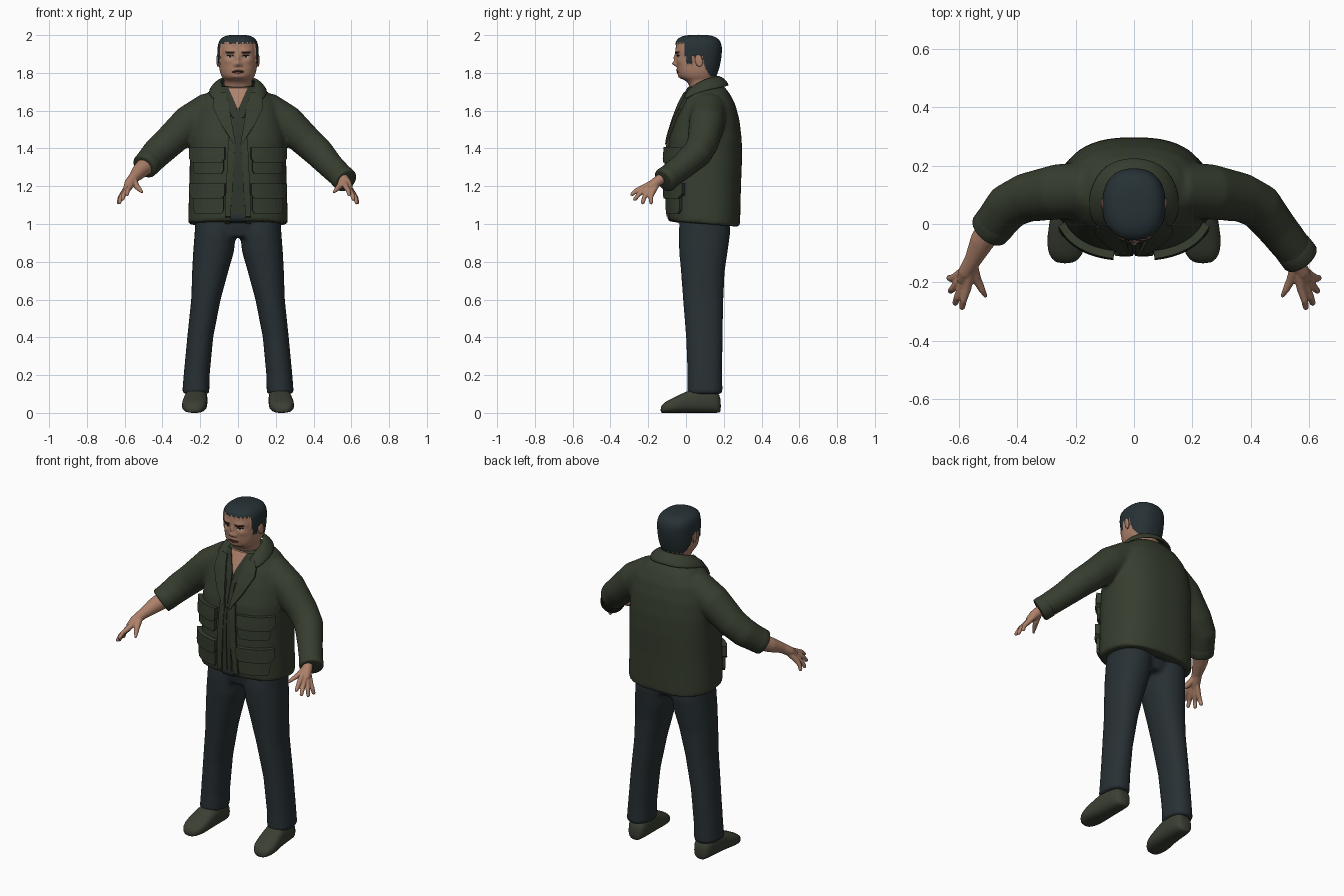
import bpy, bmesh, math
from mathutils import Vector
from mathutils.bvhtree import BVHTree

if "Cube" in bpy.data.objects:
    bpy.data.objects.remove(bpy.data.objects["Cube"])


def material(name, rgb):
    m = bpy.data.materials.new(name)
    m.use_nodes = True
    m.diffuse_color = (*rgb, 1)
    bsdf = m.node_tree.nodes["Principled BSDF"]
    bsdf.inputs["Base Color"].default_value = (*rgb, 1)
    bsdf.inputs["Roughness"].default_value = 0.8
    return m


olive = material("olive cloth", (0.037, 0.047, 0.028))
shirt_green = material("shirt green", (0.03, 0.038, 0.024))
navy = material("dark trouser cloth", (0.021, 0.03, 0.034))
skin = material("skin", (0.42, 0.22, 0.145))
lip = material("lip", (0.3, 0.135, 0.095))
black_hair = material("black hair", (0.02, 0.031, 0.036))
leather = material("shoe leather", (0.043, 0.05, 0.033))
eye_white = material("eye white", (0.45, 0.42, 0.38))
dark = material("dark brown", (0.02, 0.015, 0.012))


def loft(bm, rings, n=24):
    """Bridge superelliptic rings given as (centre, half axis a, half axis b, power)."""
    loops = []
    for c, a, b, p in rings:
        loop = []
        for i in range(n):
            t = math.tau * i / n
            u, v = (math.copysign(abs(f) ** (2 / p), f) for f in (math.cos(t), math.sin(t)))
            loop.append(bm.verts.new(Vector(c) + Vector(a) * u + Vector(b) * v))
        loops.append(loop)
    for lo, hi in zip(loops, loops[1:]):
        for i in range(n):
            j = (i + 1) % n
            bm.faces.new((lo[i], lo[j], hi[j], hi[i]))
    bm.faces.new(loops[0][::-1])
    bm.faces.new(loops[-1])


def tube(bm, path, side=1, n=16):
    """Round tube through (x, y, z, radius) points; side=-1 mirrors it."""
    pts = [Vector((x * side, y, z)) for x, y, z, r in path]
    rings = []
    for i, p in enumerate(pts):
        d = (pts[min(i + 1, len(pts) - 1)] - pts[max(i - 1, 0)]).normalized()
        a = d.orthogonal().normalized() if i == 0 else (a - d * a.dot(d)).normalized()
        r = path[i][3]
        rings.append((p, a * r, d.cross(a) * r, 2))
    loft(bm, rings, n)


def upright(rows, p, tilt=0):
    """Horizontal rings from (z, front y, back y, half width)."""
    return [((0, (f + b) / 2, z), (w, 0, 0), (0, (b - f) / 2, -tilt if i == 0 else 0), p)
            for i, (z, f, b, w) in enumerate(rows)]


def finish(bm, name, mat, voxel=0, smooth=0, subsurf=0):
    bmesh.ops.recalc_face_normals(bm, faces=bm.faces[:])
    me = bpy.data.meshes.new(name)
    bm.to_mesh(me)
    bm.free()
    ob = bpy.data.objects.new(name, me)
    bpy.context.collection.objects.link(ob)
    me.materials.append(mat)
    for poly in me.polygons:
        poly.use_smooth = True
    if subsurf:
        ob.modifiers.new("round", 'SUBSURF').levels = subsurf
        ob.modifiers["round"].render_levels = subsurf
    if voxel:
        m = ob.modifiers.new("blend", 'REMESH')
        m.mode, m.voxel_size, m.use_smooth_shade = 'VOXEL', voxel, True
    if smooth:
        m = ob.modifiers.new("soften", 'SMOOTH')
        m.factor, m.iterations = 0.5, smooth
    return ob


def bake(ob):
    """Replace the mesh by its modified result and return a tree for projecting."""
    dg = bpy.context.evaluated_depsgraph_get()
    me = bpy.data.meshes.new_from_object(ob.evaluated_get(dg))
    ob.modifiers.clear()
    ob.data = me
    return me


def tree_of(me):
    return BVHTree.FromPolygons([v.co for v in me.vertices], [p.vertices for p in me.polygons])


def patch(name, rows, mat, tree, lift, sides=(1, -1), cols=8, steps=6):
    """Cloth plate from (z, x0, x1) rows going up, laid on the front of a body."""
    for s in sides:
        bm = bmesh.new()
        grid = []
        for k in range((len(rows) - 1) * steps + 1):
            i = min(k // steps, len(rows) - 2)
            z, x0, x1 = Vector(rows[i]).lerp(Vector(rows[i + 1]), k / steps - i)
            line = []
            for c in range(cols + 1):
                x = s * (x0 + (x1 - x0) * c / cols)
                co, no, _, _ = tree.ray_cast(Vector((x, -1, z)), Vector((0, 1, 0)))
                if co is None:
                    co, no, _, _ = tree.find_nearest(Vector((x, 0, z)))
                line.append(bm.verts.new(co + no * lift))
            grid.append(line)
        for lo, hi in zip(grid, grid[1:]):
            for c in range(cols):
                q = [lo[c], lo[c + 1], hi[c + 1], hi[c]]
                bm.faces.new(q if s > 0 else q[::-1])
        me = bpy.data.meshes.new(name)
        bm.to_mesh(me)
        bm.free()
        me.materials.append(mat)
        ob = bpy.data.objects.new(name, me)
        bpy.context.collection.objects.link(ob)
        m = ob.modifiers.new("thickness", 'SOLIDIFY')
        m.thickness, m.offset = lift + 0.003, -1


# Jacket body with both sleeves, the right one pushed up
bm = bmesh.new()
loft(bm, upright([(1.0, -.09, .285, .264), (1.03, -.092, .287, .264), (1.2, -.1, .291, .258),
                  (1.35, -.1, .297, .255), (1.45, -.09, .295, .253), (1.55, -.06, .283, .238),
                  (1.63, -.03, .262, .215), (1.69, 0, .232, .17), (1.73, .02, .2, .11)], 2.5, .015), 48)
arm = [(.14, .12, 1.61, .095), (.26, .11, 1.535, .095), (.37, .09, 1.43, .084),
       (.43, .06, 1.375, .08), (.49, -.015, 1.308, .07)]
tube(bm, arm + [(.565, -.11, 1.235, .064)], 1, 24)
tube(bm, arm, -1, 24)
jacket = finish(bm, "jacket", olive, voxel=.011, smooth=6)
cloth = tree_of(bake(jacket))

# Cuffs
for s, a, b in ((1, (.54, -.078, 1.258, .066), (.572, -.119, 1.228, .067)),
                (-1, (.465, .015, 1.335, .073), (.497, -.024, 1.302, .07))):
    bm = bmesh.new()
    tube(bm, [a, b], s, 24)
    ob = finish(bm, "cuff", olive)
    m = ob.modifiers.new("edge", 'BEVEL')
    m.width, m.segments = .008, 2

# Turned-down collar: inner top edge and outer lower edge, mirrored
half = [((0, .165, 1.78), (0, .232, 1.735)), ((.06, .15, 1.778), (.1, .21, 1.725)),
        ((.092, .1, 1.765), (.155, .12, 1.71)), ((.085, .045, 1.735), (.155, .035, 1.685)),
        ((.06, .003, 1.69), (.128, -.014, 1.65))]
bm = bmesh.new()
flip = lambda v: (-v[0], v[1], v[2])
edges = [(flip(a), flip(b)) for a, b in half[:0:-1]] + half
rows = []
for a, b in edges:
    mid = (Vector(a) + Vector(b)) / 2 + Vector((0, 0, .014))
    rows.append([bm.verts.new(v) for v in (a, mid, b)])
for p, q in zip(rows, rows[1:]):
    for i in (0, 1):
        bm.faces.new((p[i], p[i + 1], q[i + 1], q[i]))
collar = finish(bm, "collar", olive)
m = collar.modifiers.new("thickness", 'SOLIDIFY')
m.thickness, m.offset = .018, 0
collar.modifiers.new("round", 'SUBSURF').levels = 2

# Jacket front: shirt, throat, lapels, plackets and pockets
patch("throat", [(1.605, -.002, .002), (1.66, -.03, .03), (1.73, -.06, .06)], skin, cloth, .005, (1,))
patch("shirt_front", [(1.05, -.035, .035), (1.4, -.03, .03), (1.6, -.03, .03)], shirt_green, cloth, .004, (1,))
patch("shirt_collar", [(1.56, .002, .03), (1.62, .008, .055), (1.72, .052, .085)], shirt_green, cloth, .011)
patch("placket", [(1.01, .042, .07), (1.2, .028, .062), (1.45, .016, .05)], olive, cloth, .012)
patch("inner_placket", [(1.05, .003, .026), (1.56, .003, .022)], shirt_green, cloth, .009)
patch("lapel", [(1.42, .012, .022), (1.52, .03, .085), (1.61, .045, .128), (1.65, .055, .125),
                (1.69, .062, .1)], olive, cloth, .018)
patch("trouser_gap", [(.99, -.045, .045), (1.05, -.035, .035)], navy, cloth, .006, (1,))
for low, high in ((1.265, 1.36), (1.055, 1.17)):
    patch("pocket", [(low, .085, .215), (low + .02, .075, .225), (high, .075, .225)], olive, cloth, .017)
    patch("pocket_flap", [(high - .035, .085, .22), (high - .015, .068, .235), (high + .045, .068, .235)],
          olive, cloth, .027)

# Trousers: hips and two legs blended together
bm = bmesh.new()
loft(bm, upright([(.93, -.02, .2, .16), (1, -.035, .225, .215), (1.05, -.04, .23, .22)], 2.3))
leg = [(1.05, .115, .1, .11, .13), (.95, .12, .097, .11, .137), (.85, .13, .092, .108, .128),
       (.75, .147, .089, .096, .116), (.6, .17, .091, .078, .107), (.4, .2, .097, .069, .097),
       (.2, .219, .1, .069, .092), (.1, .224, .1, .072, .094)]
for s in (1, -1):
    loft(bm, [((s * x, y, z), (rx, 0, 0), (0, ry, 0), 2.2) for z, x, y, rx, ry in leg])
finish(bm, "trousers", navy, voxel=.011, smooth=5)

# Shoes: cross-sections from heel to toe (y, x, half width, height)
for s in (1, -1):
    bm = bmesh.new()
    loft(bm, [((s * x, y, h / 2), (w, 0, 0), (0, 0, h / 2), 2.6) for y, x, w, h in (
        (.185, .218, .03, .07), (.17, .218, .052, .12), (.1, .22, .06, .14), (.02, .224, .062, .125),
        (-.04, .23, .068, .092), (-.09, .233, .064, .07), (-.12, .235, .048, .052), (-.135, .236, .025, .03))])
    finish(bm, "shoe", leather, subsurf=1)

# Forearms and hands: one tube per finger, blended at the palm
fingers = [((.572, -.222, 1.195), (.59, -.293, 1.152)), ((.589, -.215, 1.18), (.614, -.277, 1.125)),
           ((.602, -.2, 1.168), (.631, -.233, 1.106)), ((.608, -.18, 1.163), (.636, -.185, 1.106))]
for s in (1, -1):
    bm = bmesh.new()
    tube(bm, [(.48, .0, 1.315, .05), (.52, -.06, 1.28, .042), (.552, -.125, 1.245, .029),
              (.575, -.165, 1.215, .027), (.59, -.195, 1.19, .018)], s)
    for k, t in fingers:
        k, t = Vector(k), Vector(t)
        mid = k.lerp(t, .5) + Vector((.003, -.004, .005))
        tube(bm, [(.557, -.14, 1.238, .018), (*k, .0155), (*mid, .0125), (*k.lerp(t, .9), .0105), (*t, .005)], s, 10)
    tube(bm, [(.553, -.14, 1.235, .019), (.538, -.19, 1.2, .0165), (.52, -.225, 1.182, .012),
              (.506, -.25, 1.166, .006)], s, 10)
    finish(bm, "hand", skin, voxel=.004, smooth=3)

# Head and neck
bm = bmesh.new()
loft(bm, upright([(1.66, .03, .16, .075), (1.745, .02, .15, .072), (1.765, -.015, .152, .076),
                  (1.775, -.035, .155, .084), (1.8, -.043, .162, .095), (1.83, -.048, .172, .1),
                  (1.87, -.052, .18, .102), (1.91, -.056, .185, .103), (1.945, -.055, .185, .103),
                  (1.975, -.045, .172, .092), (1.992, -.015, .14, .065), (1.996, .03, .1, .03)], 2.4), 40)
head = finish(bm, "head", skin, subsurf=2)
me = bake(head)
me.materials.append(black_hair)


def is_hair(c):
    z = c.z + .004 * math.sin(c.y * 260 + c.x * 190)
    if z > 1.953:
        return True
    if z > 1.885:
        return c.y > -.005
    return (z > 1.85 and .004 < c.y < .035) or (z > 1.785 and c.y > .09 + max(0, 1.85 - z) * .6)


# Face relief as soft bumps: x, z, width, height, depth
bumps = [(0, 1.848, .014, .011, .025), (0, 1.877, .010, .02, .014), (.017, 1.843, .008, .007, .010),
         (.042, 1.913, .026, .009, .007), (.042, 1.889, .02, .011, -.009), (0, 1.814, .025, .005, .008),
         (0, 1.799, .022, .005, .007), (0, 1.779, .03, .011, .007), (.058, 1.864, .02, .014, .005)]
centre = Vector((0, .065, 1.89))
tagged = [is_hair(p.center) for p in me.polygons]
for p, h in zip(me.polygons, tagged):
    p.material_index = int(h)
for v in me.vertices:
    if is_hair(v.co):
        v.co += (v.co - centre).normalized() * .006
    elif v.co.y < .03 and v.co.z > 1.76:
        v.co.y -= sum(d * math.exp(-((abs(v.co.x) - x) / w) ** 2 - ((v.co.z - z) / h) ** 2)
                      for x, z, w, h, d in bumps)
face = tree_of(me)

# Painted face details
patch("eyebrow", [(1.904, .02, .062), (1.912, .018, .068)], dark, face, .002)
patch("eye", [(1.881, .034, .05), (1.886, .024, .06), (1.891, .032, .054)], eye_white, face, .0015)
patch("iris", [(1.881, .038, .046), (1.886, .036, .048), (1.891, .038, .046)], dark, face, .0025)
patch("eyelid", [(1.89, .024, .061), (1.894, .028, .057)], dark, face, .002)
patch("lips", [(1.795, -.014, .014), (1.806, -.032, .032), (1.817, -.012, .012)], lip, face, .001, (1,))
patch("mouth_line", [(1.805, -.03, .03), (1.808, -.03, .03)], dark, face, .0018, (1,))

# Ears
for s in (1, -1):
    bm = bmesh.new()
    loft(bm, [((s * (.1 + .008 * k), .063 + .006 * k, 1.862 + .003 * k), (0, w, 0), (0, -.3 * w, h), 2)
              for k, w, h in ((-1, .012, .02), (0, .016, .03), (1, .02, .034), (1.7, .016, .03))], 16)
    finish(bm, "ear", skin, subsurf=1)
